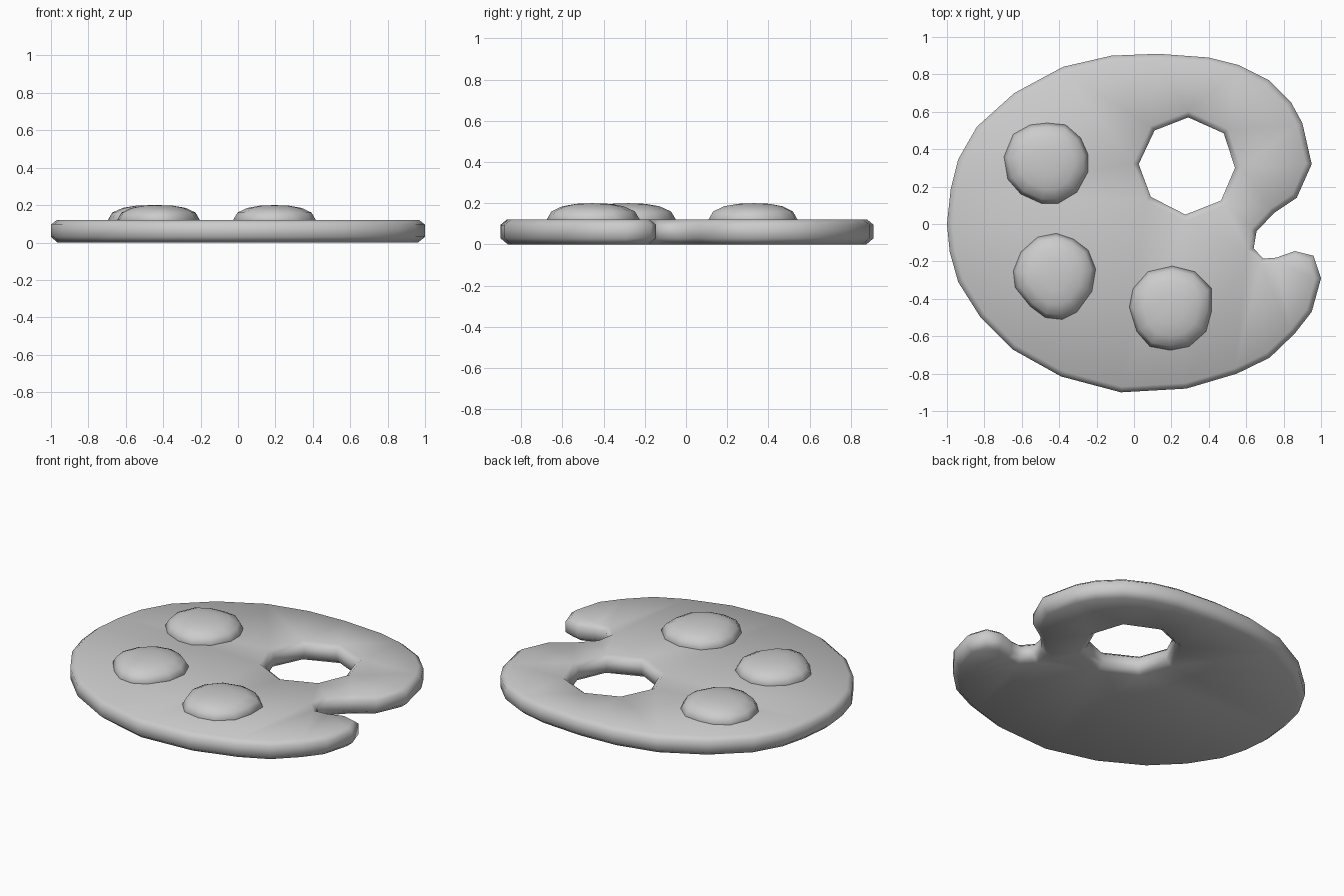
import bpy, bmesh
from mathutils import Vector

if "Cube" in bpy.data.objects:
    bpy.data.objects.remove(bpy.data.objects["Cube"])

# Board outline (counter-clockwise, with the notch on the right)
OUTLINE = [(.95, .32), (.90, .54), (.84, .65), (.72, .77), (.56, .85), (.40, .89), (.13, .91),
           (-.12, .90), (-.38, .84), (-.64, .70), (-.84, .52), (-.94, .345), (-.98, .185),
           (-1, 0), (-.985, -.15), (-.94, -.31), (-.82, -.50), (-.65, -.67), (-.39, -.815),
           (-.07, -.90), (.28, -.88), (.55, -.80), (.725, -.715), (.86, -.585), (.95, -.47),
           (1, -.29), (.96, -.17), (.86, -.145), (.76, -.18), (.69, -.185), (.64, -.13),
           (.655, -.04), (.75, .06), (.87, .14)]
# Thumb hole (clockwise)
HOLE = [(.29, .57), (.48, .485), (.54, .30), (.465, .125), (.275, .05), (.09, .145),
        (.025, .32), (.11, .50)]
# Rounded edge: (inset, height)
EDGE = [(.035, 0), (0, .03), (0, .095), (.03, .12)]

# Paint blobs: centre and outline offsets in hundredths
BLOBS = {
    "paint_back_left": ((-.465, .33), [(0, 21), (10, 20), (18, 13), (22, 4), (22, -5), (16, -16), (6, -22),
                                       (-3, -22), (-14, -17), (-21, -9), (-23, 3), (-18, 15), (-9, 20)]),
    "paint_front_left": ((-.425, -.28), [(1, 23), (10, 20), (18, 14), (22, 4), (20, -8), (12, -19), (4, -23),
                                         (-5, -22), (-13, -16), (-21, -6), (-22, 3), (-18, 13), (-9, 21)]),
    "paint_front": ((.195, -.455), [(1, 23), (13, 20), (22, 11), (22, -1), (19, -12), (10, -20), (0, -22),
                                    (-11, -20), (-18, -12), (-22, 1), (-20, 11), (-12, 20)]),
}


def finish(bm, name):
    bmesh.ops.recalc_face_normals(bm, faces=bm.faces[:])
    for f in bm.faces:
        f.smooth = True
    mesh = bpy.data.meshes.new(name)
    bm.to_mesh(mesh)
    bm.free()
    ob = bpy.data.objects.new(name, mesh)
    bpy.context.collection.objects.link(ob)
    return ob


def inset(points, d):
    """Move each point of a loop to its left by d, mitred at the corners."""
    out = []
    for i, p in enumerate(points):
        p = Vector(p)
        a = (p - Vector(points[i - 1])).normalized()
        b = (Vector(points[(i + 1) % len(points)]) - p).normalized()
        n1, n2 = Vector((-a.y, a.x)), Vector((-b.y, b.x))
        out.append(p + (n1 + n2) * d / (1 + n1.dot(n2)))
    return out


def bridge(bm, r1, r2):
    n = len(r1)
    for i in range(n):
        bm.faces.new((r1[i], r1[(i + 1) % n], r2[(i + 1) % n], r2[i]))


# Palette board: edge walls around outline and hole, then filled caps
bm = bmesh.new()
caps = [[], []]
for loop in (OUTLINE, HOLE):
    rings = [[bm.verts.new((p.x, p.y, z)) for p in inset(loop, d)] for d, z in EDGE]
    for r1, r2 in zip(rings, rings[1:]):
        bridge(bm, r1, r2)
    for cap, ring in zip(caps, (rings[0], rings[-1])):
        cap += [bm.edges.get((ring[i - 1], ring[i])) for i in range(len(ring))]
for cap, z in zip(caps, (-1, 1)):
    bmesh.ops.triangle_fill(bm, edges=cap, use_beauty=True, normal=(0, 0, z))
finish(bm, "palette_board")

# Domed paint blobs sitting on the board
for name, ((cx, cy), pts) in BLOBS.items():
    bm = bmesh.new()
    rings = [[bm.verts.new((cx + x * s / 100, cy + y * s / 100, z)) for x, y in pts]
             for s, z in ((.98, .11), (1, .122), (.90, .16), (.66, .185), (.35, .197))]
    for r1, r2 in zip(rings, rings[1:]):
        bridge(bm, r1, r2)
    top = bm.verts.new((cx, cy, .2))
    for i in range(len(pts)):
        bm.faces.new((rings[-1][i - 1], rings[-1][i], top))
    bm.faces.new(rings[0])
    finish(bm, name)
